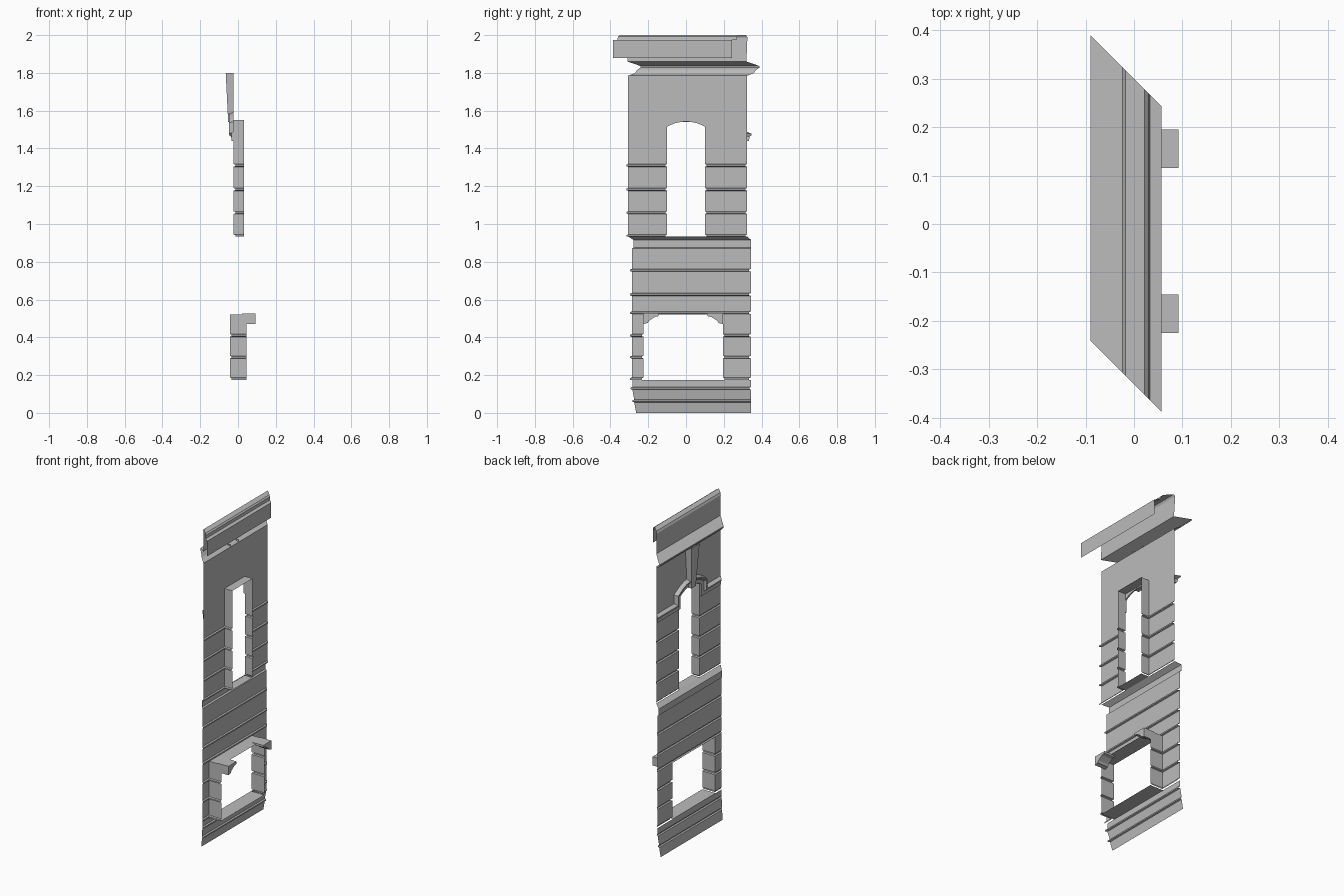
import bpy, bmesh
from math import sqrt
from mathutils import Vector

cube = bpy.data.objects.get("Cube")
if cube:
    bpy.data.objects.remove(cube)

stone = bpy.data.materials.new("pale grey stone")
stone.use_nodes = True
grey = (0.5, 0.5, 0.5, 1)
stone.diffuse_color = grey
stone.node_tree.nodes["Principled BSDF"].inputs["Base Color"].default_value = grey


def finish(name, bm):
    mesh = bpy.data.meshes.new(name)
    bm.to_mesh(mesh)
    bm.free()
    mesh.materials.append(stone)
    obj = bpy.data.objects.new(name, mesh)
    bpy.context.collection.objects.link(obj)


def loft(name, rows):
    """Skin a sheet through rows of points."""
    bm = bmesh.new()
    grid = [[bm.verts.new(p) for p in row] for row in rows]
    for a, b in zip(grid, grid[1:]):
        for i in range(len(a) - 1):
            bm.faces.new((a[i], b[i], b[i + 1], a[i + 1]))
    finish(name, bm)


# Mitred ends of the panel: the end moves sideways with depth
def end_a(x):
    return -0.33 - x


def end_b(x, limit=1):
    return min(0.30 - x, limit)


def course(name, profile, limit=1):
    """Full-width sheet from an (x, z) profile."""
    loft(name, [[(x, end_a(x), z), (x, end_b(x, limit), z)] for x, z in profile])


def jambs(name, profile, wall, back, y0, y1, limit=1):
    """Wall either side of an opening, its joints wrapping into the reveal."""
    a, b = [], []
    for x, z in profile:
        d = x - wall
        a.append([(x, end_a(x), z), (x, y0 - d, z), (back, y0 - d, z)])
        b.append([(back, y1 + d, z), (x, y1 + d, z), (x, end_b(x, limit), z)])
    loft(name + "_a", a)
    loft(name + "_b", b)


def joint(x, z, depth=0.009):
    """V-sided groove between two stone courses."""
    return [(x, z - 0.007), (x + depth, z - 0.004), (x + depth, z + 0.004), (x, z + 0.007)]


def plate(name, y0, y1, z, x0, x1):
    loft(name, [[(x, y0, z), (x, y1, z)] for x in (x0, x1)])


# Lower storey
LOW, LOW_BACK, CLIP = -0.043, 0.045, 0.343
LY0, LY1, SILL, HEAD = -0.225, 0.195, 0.175, 0.522
course("base_courses", [(-0.066, 0)] + joint(-0.056, 0.063) + joint(-0.046, 0.13)
       + [(-0.046, SILL)], CLIP)
jamb = [(LOW + 0.009, SILL), (LOW + 0.009, 0.184), (LOW, 0.187)]
for z in (0.295, 0.41):
    jamb += joint(LOW, z)
jambs("lower_jamb", jamb + [(LOW, HEAD)], LOW, LOW_BACK, LY0, LY1, CLIP)
plate("lower_sill", LY0, LY1, SILL, -0.046, LOW_BACK)
plate("lower_head", LY0, LY1, HEAD, LOW_BACK, LOW)
band = [(LOW, HEAD)]
for z in (0.53, 0.627, 0.755):
    band += joint(LOW, z)
UP, UP_BACK, HALF = -0.023, 0.031, 0.10
course("middle_courses", band + [(LOW, 0.87), (-0.053, 0.875), (-0.053, 0.915), (UP, 0.935)], 0.345)

# Brackets inside the top corners of the lower opening
centre = (LY0 + LY1) / 2
outline = [(0.21, 0.525), (0.13, 0.525), (0.13, 0.512), (0.15, 0.508),
           (0.18, 0.488), (0.188, 0.476), (0.21, 0.47)]
for side, label in ((-1, "a"), (1, "b")):
    bm = bmesh.new()
    face = bm.faces.new([bm.verts.new((0.02, centre + side * y, z)) for y, z in outline])
    ext = bmesh.ops.extrude_face_region(bm, geom=[face])
    moved = [v for v in ext["geom"] if isinstance(v, bmesh.types.BMVert)]
    bmesh.ops.translate(bm, verts=moved, vec=(0.072, 0, 0))
    bmesh.ops.recalc_face_normals(bm, faces=bm.faces)
    finish("corner_bracket_" + label, bm)

# Upper storey jambs and sill
SPRING, CROWN, WALL_TOP = 1.515, 1.542, 1.785
jamb = [(UP + 0.009, 0.935), (UP + 0.009, 0.941), (UP, 0.944)]
for z in (1.06, 1.183, 1.31):
    jamb += joint(UP, z)
jambs("upper_jamb", jamb + [(UP, SPRING)], UP, UP_BACK, -HALF, HALF)
plate("upper_sill", -HALF, HALF, 0.935, UP, UP_BACK)


def arc(half, spring, rise, n=12):
    """Segmental arch from one springing to the other."""
    r = (half * half + rise * rise) / (2 * rise)
    ys = [half * (2 * i / n - 1) for i in range(n + 1)]
    return [(y, spring + rise - r + sqrt(r * r - y * y)) for y in ys]


# Wall above the arched window, with its squared inner recess
opening = [(end_a(UP), SPRING)] + arc(HALF, SPRING, CROWN - SPRING) + [(end_b(UP), SPRING)]
loft("arch_wall", [[(UP, y, z) for y, z in opening], [(UP, y, WALL_TOP) for y, z in opening]])
recess = [(-HALF, SPRING), (-HALF, 1.55), (HALF, 1.55), (HALF, SPRING)]
loft("upper_head", [[(x, y, z) for y, z in recess] for x in (UP_BACK, UP)])

# Impost moulding that climbs over the arch as a hood
leg = HALF + 0.004
path = [Vector(p) for p in [(-0.31, 1.44), (-leg, 1.44)] + arc(leg, SPRING, 0.032)
        + [(leg, 1.44), (0.32, 1.44)]]
normals = [Vector((-(b - a).y, (b - a).x)).normalized() for a, b in zip(path, path[1:])]
section = [(0, UP), (0, -0.034), (0.022, -0.036), (0.03, -0.047), (0.038, -0.047), (0.047, UP)]
rows = []
for off, x in section:
    row = []
    for i, p in enumerate(path):
        n1, n2 = normals[max(i - 1, 0)], normals[min(i, len(normals) - 1)]
        q = p + (n1 + n2) / (1 + n1.dot(n2)) * off
        row.append([x, q.x, q.y])
    row[0][1], row[-1][1] = end_a(x), end_b(x)
    rows.append(row)
loft("hood_moulding", rows)

# Tapered keystone
rows = []
for x, half, z in ((UP, 0.022, 1.54), (-0.052, 0.022, 1.54), (-0.065, 0.04, 1.80)):
    rows.append([(UP, -half, z), (x, -half, z), (x, half, z), (UP, half, z)])
loft("keystone", rows)

# Cornice and parapet with its inner return
course("cornice", [(UP, WALL_TOP), (-0.058, 1.798), (-0.074, 1.818), (-0.09, 1.828),
                   (-0.09, 1.836), (-0.02, 1.86)])
course("parapet", [(-0.02, 1.86), (-0.025, 1.988), (-0.018, 2.0), (0.022, 2.0),
                   (0.03, 1.992), (0.033, 1.975), (0.057, 1.973), (0.057, 1.88)])
